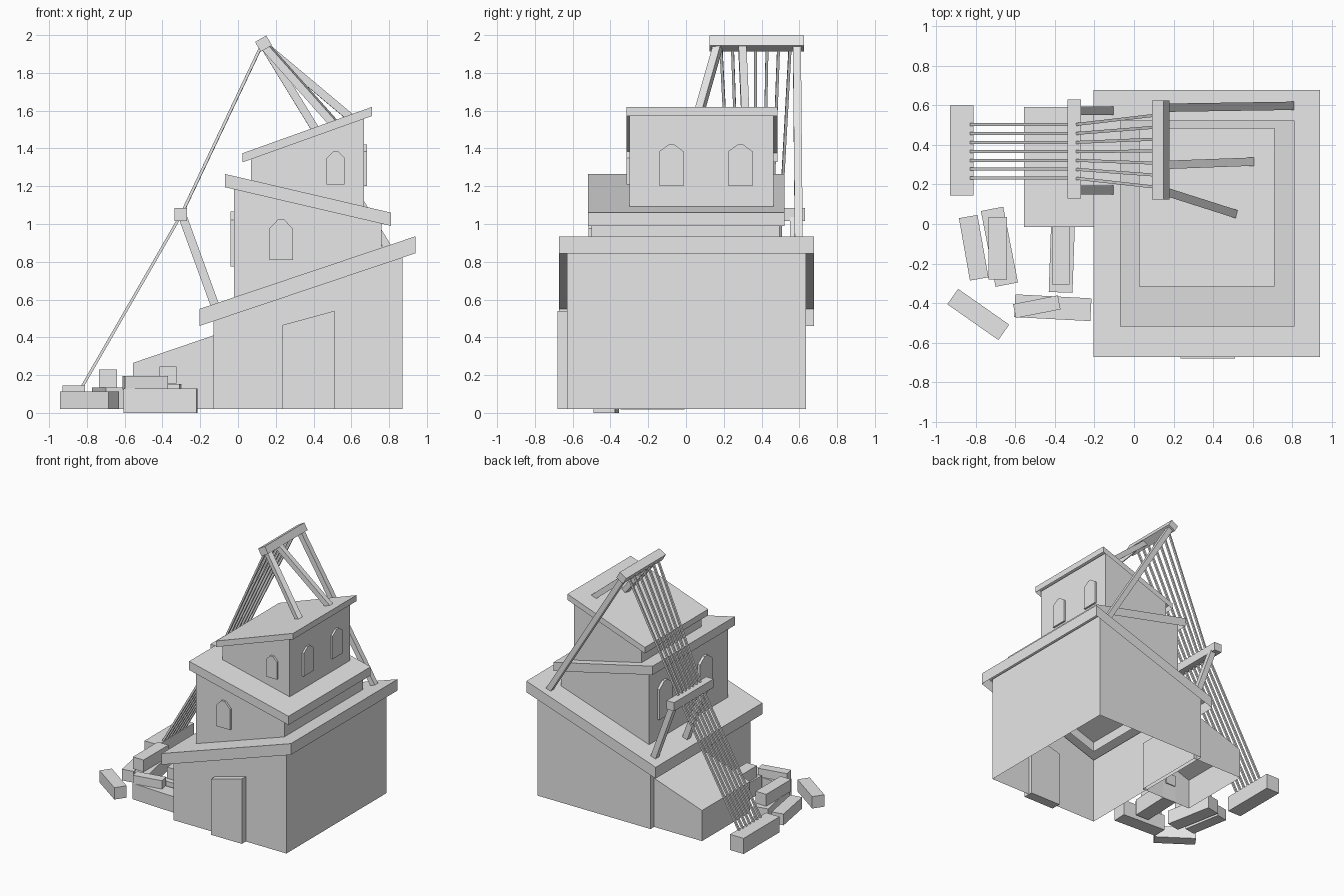
import bpy, bmesh, math
from mathutils import Vector, Matrix

cube = bpy.data.objects.get("Cube")
if cube:
    bpy.data.objects.remove(cube, do_unlink=True)

grey = bpy.data.materials.new("plain_grey")
grey.use_nodes = True
grey.diffuse_color = (0.8, 0.8, 0.8, 1)
grey.node_tree.nodes["Principled BSDF"].inputs["Base Color"].default_value = (0.8, 0.8, 0.8, 1)


def finish(name, bm):
    mesh = bpy.data.meshes.new(name)
    bm.to_mesh(mesh)
    bm.free()
    mesh.materials.append(grey)
    obj = bpy.data.objects.new(name, mesh)
    bpy.context.collection.objects.link(obj)
    return obj


def prism(name, profile, lo, hi, axis="y", open_sides=()):
    """Extrude an (x, z) or (y, z) profile along an axis; open_sides are left out."""
    def point(p, d):
        return (p[0], d, p[1]) if axis == "y" else (d, p[0], p[1])
    bm = bmesh.new()
    a = [bm.verts.new(point(p, lo)) for p in profile]
    b = [bm.verts.new(point(p, hi)) for p in profile]
    n = len(profile)
    sides = [bm.faces.new((a[i], a[(i + 1) % n], b[(i + 1) % n], b[i])) for i in range(n)]
    bm.faces.new(a[::-1])
    bm.faces.new(b)
    bmesh.ops.recalc_face_normals(bm, faces=bm.faces[:])
    bmesh.ops.delete(bm, geom=[sides[i] for i in open_sides], context="FACES_ONLY")
    return finish(name, bm)


def box(name, centre, size, turn=0.0, axis="Z"):
    bm = bmesh.new()
    bmesh.ops.create_cube(bm, size=1, matrix=Matrix.Translation(centre)
                          @ Matrix.Rotation(math.radians(turn), 4, axis)
                          @ Matrix.Diagonal((*size, 1)))
    return finish(name, bm)


def beam(name, start, end, width):
    start, end = Vector(start), Vector(end)
    run = end - start
    bm = bmesh.new()
    bmesh.ops.create_cube(bm, size=1, matrix=Matrix.Translation((start + end) / 2)
                          @ run.to_track_quat("Z", "Y").to_matrix().to_4x4()
                          @ Matrix.Diagonal((width, width, run.length, 1)))
    return finish(name, bm)


def roof(name, x0, z0, x1, z1, thick, y0, y1):
    """Slanted slab, hollow underneath; returns its top height as a function of x."""
    prism(name, [(x0, z0 - thick), (x1, z1 - thick), (x1, z1), (x0, z0)], y0, y1, open_sides=(0,))
    return lambda x: z0 + (z1 - z0) * (x - x0) / (x1 - x0)


def storey(name, x0, x1, y0, y1, bottom, top):
    """Open tube of four walls between two sloping planes."""
    prism(name, [(x0, bottom(x0)), (x1, bottom(x1)), (x1, top(x1)), (x0, top(x0))],
          y0, y1, open_sides=(0, 2))


def window(name, centre, width, z0, z1, peak, lo, hi, axis):
    h = width / 2
    prism(name, [(centre - h, z0), (centre + h, z0), (centre + h, z1), (centre + h * 0.25, peak),
                 (centre - h * 0.25, peak), (centre - h, z1)], lo, hi, axis)


# Three stacked storeys with slanted roofs
low = roof("lower_roof", -0.205, 0.55, 0.94, 0.935, 0.09, -0.673, 0.677)
mid = roof("middle_roof", -0.07, 1.265, 0.81, 1.06, 0.07, -0.518, 0.522)
top = roof("upper_roof", 0.025, 1.375, 0.71, 1.62, 0.048, -0.315, 0.485)
storey("lower_walls", -0.13, 0.87, -0.63, 0.635, lambda x: 0.02, lambda x: low(x) - 0.02)
storey("middle_walls", -0.02, 0.76, -0.5, 0.495, lambda x: low(x) - 0.08, lambda x: mid(x) - 0.02)
storey("upper_walls", 0.07, 0.667, -0.298, 0.462, lambda x: mid(x) - 0.08, lambda x: top(x) - 0.015)

# Lean-to and door
prism("side_annex", [(-0.555, 0.02), (-0.1, 0.02), (-0.1, 0.42), (-0.555, 0.265)],
      -0.015, 0.59, open_sides=(0,))
prism("front_door", [(0.235, 0.02), (0.51, 0.02), (0.51, 0.54), (0.235, 0.465)], -0.68, -0.6)

# Windows
window("middle_front_window", 0.228, 0.125, 0.81, 0.975, 1.025, -0.516, -0.48, "y")
window("upper_front_window", 0.517, 0.095, 1.21, 1.35, 1.385, -0.315, -0.28, "y")
for i, y in enumerate((-0.077, 0.288)):
    window(f"upper_left_window_{i}", y, 0.127, 1.2, 1.385, 1.42, 0.65, 0.682, "x")
for i, y in enumerate((-0.2, 0.31)):
    window(f"middle_right_window_{i}", y, 0.16, 0.775, 1.02, 1.065, -0.04, 0.0, "x")

# Rope frame: cross beams, anchor and struts
box("top_cross_beam", (0.135, 0.375, 1.955), (0.068, 0.5, 0.06), -30, "Y")
box("lower_cross_beam", (-0.302, 0.38, 1.05), (0.066, 0.5, 0.068))
box("rope_anchor", (-0.87, 0.372, 0.083), (0.12, 0.455, 0.125))
beam("back_strut", (0.135, 0.587, 1.95), (0.79, 0.597, 0.88), 0.042)
beam("centre_strut", (0.14, 0.298, 1.945), (0.6, 0.315, 1.56), 0.042)
beam("front_strut", (0.14, 0.17, 1.945), (0.51, 0.052, 1.53), 0.042)
for i, y in enumerate((0.172, 0.572)):
    beam(f"lower_strut_{i}", (-0.29, y, 1.03), (-0.115, y, 0.55), 0.045)

# Ropes fanning out toward the top
for i in range(7):
    y_low, y_high = 0.232 + 0.045 * i, 0.185 + 0.061 * i
    beam(f"lower_rope_{i}", (-0.83, y_low, 0.13), (-0.3, y_low, 1.05), 0.015)
    beam(f"upper_rope_{i}", (-0.3, y_low, 1.05), (0.12, y_high, 1.935), 0.015)

# Loose blocks: centre, size, turn
blocks = [
    ((-0.81, -0.12, 0.065), (0.095, 0.32, 0.09), 10),
    ((-0.688, -0.122, 0.183), (0.095, 0.315, 0.095), 0),
    ((-0.68, -0.115, 0.078), (0.115, 0.39, 0.115), 11),
    ((-0.787, -0.457, 0.067), (0.315, 0.095, 0.095), -35),
    ((-0.41, -0.423, 0.064), (0.385, 0.115, 0.128), -3),
    ((-0.491, -0.418, 0.16), (0.23, 0.072, 0.07), 11),
    ((-0.365, -0.178, 0.086), (0.12, 0.335, 0.135), -2),
    ((-0.37, -0.155, 0.2), (0.09, 0.3, 0.09), 0),
]
for i, (centre, size, turn) in enumerate(blocks):
    box(f"loose_block_{i}", centre, size, turn)
